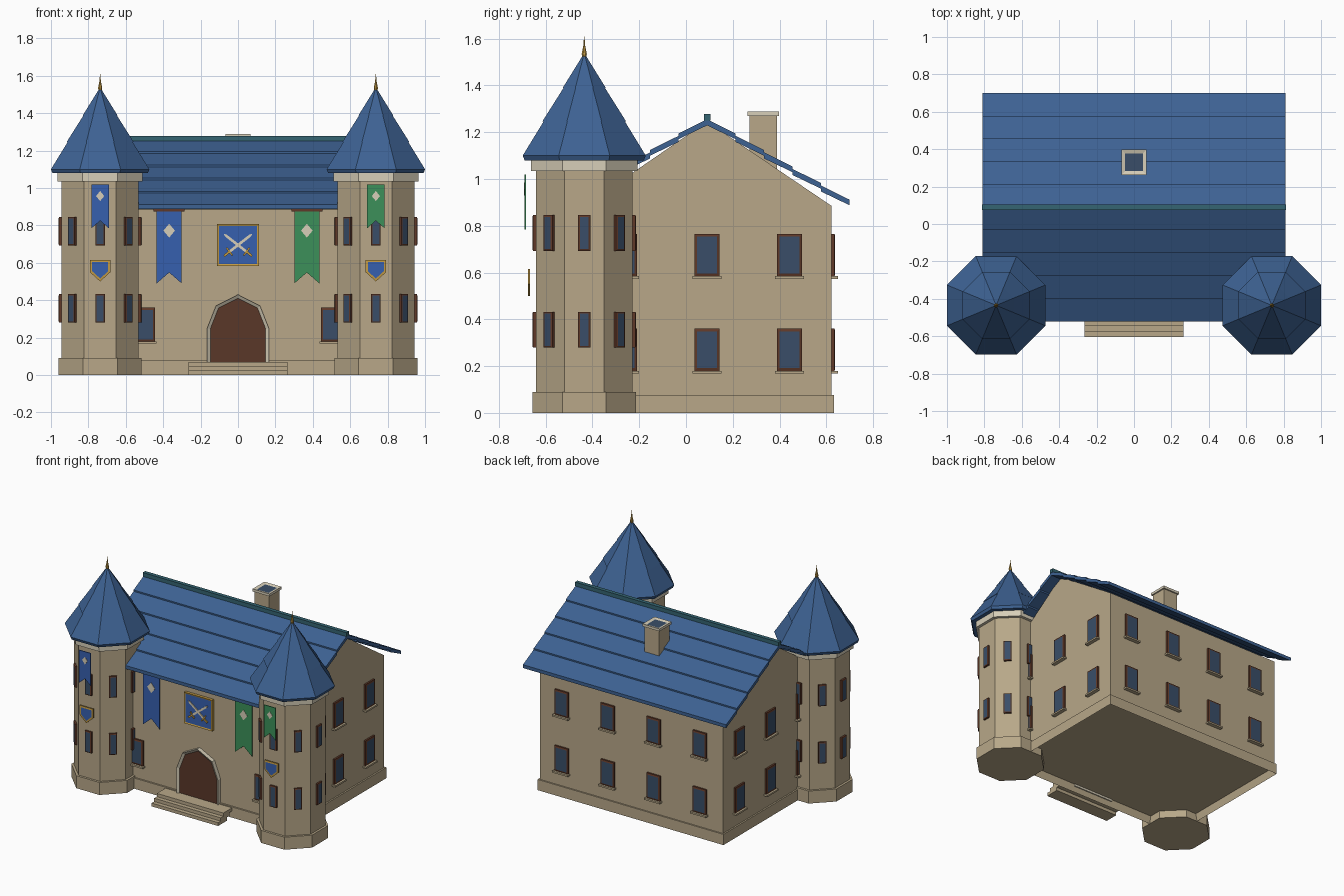
import bpy, bmesh
from math import pi, cos, sin, radians
from mathutils import Matrix

if "Cube" in bpy.data.objects:
    bpy.data.objects.remove(bpy.data.objects["Cube"])


def material(name, rgb):
    m = bpy.data.materials.new(name)
    m.use_nodes = True
    m.diffuse_color = (*rgb, 1)
    m.node_tree.nodes["Principled BSDF"].inputs["Base Color"].default_value = (*rgb, 1)
    return m


STONE = material("sandstone", (.48, .39, .25))
CREAM = material("pale stone", (.68, .62, .48))
ROOF = material("blue slate", (.047, .122, .29))
RIDGE = material("teal ridge", (.035, .13, .17))
BLUE = material("royal blue", (.037, .115, .43))
GREEN = material("banner green", (.045, .28, .1))
WOOD = material("red brown wood", (.115, .04, .021))
DOOR = material("door brown", (.1, .039, .022))
GLASS = material("dark glass", (.041, .076, .138))
GOLD = material("gold", (.55, .33, .06))


def finish(name, bm, mats, place=Matrix()):
    me = bpy.data.meshes.new(name)
    bm.to_mesh(me)
    bm.free()
    me.transform(place)
    for m in mats:
        me.materials.append(m)
    ob = bpy.data.objects.new(name, me)
    bpy.context.collection.objects.link(ob)
    return ob


def prism(name, pts, d0, d1, mat, axis="y", place=Matrix(), rim=0, inner=None, depth=0):
    """Extrude a profile along an axis; optionally inset its first face in another colour."""
    bm = bmesh.new()
    put = (lambda p, d: (p[0], d, p[1])) if axis == "y" else (lambda p, d: (d, p[0], p[1]))
    a = [bm.verts.new(put(p, d0)) for p in pts]
    b = [bm.verts.new(put(p, d1)) for p in pts]
    front = bm.faces.new(a)
    bm.faces.new(b[::-1])
    n = len(pts)
    for i in range(n):
        j = (i + 1) % n
        bm.faces.new((a[i], b[i], b[j], a[j]))
    bmesh.ops.recalc_face_normals(bm, faces=bm.faces)
    if inner:
        bm.normal_update()
        bmesh.ops.inset_region(bm, faces=[front], thickness=rim, depth=depth, use_even_offset=True)
        front.material_index = 1
    return finish(name, bm, [mat, inner] if inner else [mat], place)


def rect(x0, x1, z0, z1):
    return [(x0, z0), (x1, z0), (x1, z1), (x0, z1)]


def box(name, x, y, z, mat):
    return prism(name, rect(*x, *z), *y, mat)


def octagon(name, profile, x, y, mat):
    """Eight-sided turned shape from (flat radius, height) points."""
    bm = bmesh.new()
    rings = []
    for r, z in profile:
        r /= cos(pi / 8)
        rings.append([bm.verts.new((r * cos((i + .5) * pi / 4), r * sin((i + .5) * pi / 4), z))
                      for i in range(8)])
    for lo, hi in zip(rings, rings[1:]):
        for i in range(8):
            j = (i + 1) % 8
            bm.faces.new((lo[i], lo[j], hi[j], hi[i]))
    bm.faces.new(rings[0][::-1])
    bm.faces.new(rings[-1])
    return finish(name, bm, [mat], Matrix.Translation((x, y, 0)))


def window(name, x, y, z, angle, w, h, rim, sill=False):
    """Framed window with a slightly proud pane."""
    place = Matrix.Translation((x, y, z)) @ Matrix.Rotation(angle, 4, "Z")
    prism(name, rect(-w / 2, w / 2, 0, h), -.013, .005, WOOD, place=place,
          rim=rim, inner=GLASS, depth=.003)
    if sill:
        prism(name + "_sill", rect(-w / 2 - .009, w / 2 + .009, -.012, 0), -.028, .005,
              STONE, place=place)


def diamond(name, x, y, z, w, h):
    prism(name, [(x - w, z), (x, z - h), (x + w, z), (x, z + h)], y - .002, y, CREAM)


def banner(name, x, y, w, top, bottom, notch, mat):
    prism(name, [(x - w, top), (x - w, bottom), (x, notch), (x + w, bottom), (x + w, top)],
          y, y + .006, mat)


# Main hall: gabled walls over a plinth that is hollow underneath
FRONT, BACK, SIDE, MID = -.435, .622, .73, .09
prism("hall_walls", [(FRONT, .06), (BACK, .06), (BACK, .885), (MID, 1.245), (FRONT, .885)],
      -SIDE, SIDE, STONE, axis="x")
prism("hall_plinth", rect(-.741, .741, -.632, .447), 0, .077, STONE,
      place=Matrix.Rotation(pi / 2, 4, "X"), rim=.012, inner=STONE, depth=-.055)

# Roof: overlapping rows on both slopes, with a ridge cap
ROW = .122
for s, side in ((-1, "front"), (1, "back")):
    for i in range(5):
        a, b = i * ROW, (i + 1) * ROW
        za, zb = 1.255 - .58 * a, 1.255 - .58 * b
        prism(f"roof_{side}_row_{i}", [(MID + s * a, za), (MID + s * b, zb + .01),
              (MID + s * b, zb - .014), (MID + s * a, za - .026)], -.81, .81, ROOF, axis="x")
box("roof_ridge", (-.812, .812), (MID - .014, MID + .014), (1.25, 1.278), RIDGE)

# Chimney
box("chimney_stack", (-.058, .058), (.272, .388), (1, 1.27), STONE)
cap = Matrix.Translation((0, .33, 1.288)) @ Matrix.Rotation(-pi / 2, 4, "X")
prism("chimney_cap", rect(-.068, .068, -.068, .068), 0, .018, CREAM, place=cap,
      rim=.021, inner=GLASS, depth=-.006)

# Hall windows on two floors
for floor, z in enumerate((.18, .585)):
    for i, x in enumerate((-.55, -.183, .183, .55)):
        window(f"back_window_{floor}_{i}", x, BACK, z, pi, .107, .18, .011, True)
    for s in (-1, 1):
        for i in (-1, 0, 1):
            window(f"side_window_{floor}_{s}_{i}", s * SIDE, MID + i * .353, z,
                   s * pi / 2, .107, .18, .011, True)
for s in (-1, 1):
    window(f"front_window_{s}", s * .498, FRONT, .18, 0, .107, .18, .011, True)

# Entrance: arched door and staggered treads
arch = [(-.165, .04), (.165, .04), (.165, .25), (.118, .37), (0, .43), (-.118, .37), (-.165, .25)]
prism("door_arch", arch, -.465, -.43, CREAM, rim=.017, inner=DOOR, depth=-.012)
for i in range(3):
    y = -.605 + .03 * i
    box(f"step_{i}", (-.265, .265), (y, y + .1), (.0235 * i, .0235 * (i + 1)), STONE)

# Crossed swords panel
prism("sword_panel", rect(-.112, .112, .583, .807), -.455, -.43, GOLD,
      rim=.01, inner=BLUE, depth=-.003)
for s in (-1, 1):
    turn = Matrix.Translation((0, -.4545, .695)) @ Matrix.Rotation(s * radians(52), 4, "Y")
    prism(f"sword_blade_{s}", [(-.007, -.06), (.007, -.06), (.007, .082), (0, .097), (-.007, .082)],
          -.004, .002, CREAM, place=turn)
    prism(f"sword_guard_{s}", rect(-.026, .026, -.062, -.053), -.006, .002, GOLD, place=turn)
    prism(f"sword_grip_{s}", rect(-.006, .006, -.095, -.062), -.006, .002, GOLD, place=turn)

# Corner towers, with wall and tower banners
TY = -.435
for s, side, cloth in ((-1, "right", BLUE), (1, "left", GREEN)):
    tx = s * .737
    octagon(f"{side}_tower_plinth", [(.222, 0), (.222, .09)], tx, TY, STONE)
    octagon(f"{side}_tower_shaft", [(.206, .06), (.206, 1.05)], tx, TY, STONE)
    octagon(f"{side}_tower_collar", [(.227, 1.035), (.227, 1.085)], tx, TY, CREAM)
    octagon(f"{side}_tower_roof", [(.255, 1.08), (.263, 1.1), (.17, 1.252), (.179, 1.246),
            (.085, 1.395), (.093, 1.388), (.002, 1.535)], tx, TY, ROOF)
    octagon(f"{side}_tower_finial", [(.007, 1.51), (.011, 1.535), (.004, 1.57), (.001, 1.61)],
            tx, TY, GOLD)
    for k in range(8):
        t = k * pi / 4
        for floor, z in enumerate((.28, .693)):
            window(f"{side}_tower_window_{floor}_{k}", tx + .206 * sin(t), TY - .206 * cos(t),
                   z, t, .052, .152, .007)
    banner(f"{side}_tower_banner", tx, -.69, .046, 1.02, .785, .825, cloth)
    diamond(f"{side}_tower_banner_diamond", tx, -.69, .957, .022, .027)
    prism(f"{side}_tower_shield", [(tx - .055, .615), (tx - .055, .55), (tx, .5),
          (tx + .055, .55), (tx + .055, .615)], -.675, -.667, GOLD, rim=.012, inner=BLUE, depth=.001)

    bx = s * .368
    banner(f"{side}_wall_banner", bx, -.462, .067, .876, .49, .548, cloth)
    diamond(f"{side}_wall_banner_diamond", bx, -.462, .772, .031, .037)
    box(f"{side}_banner_pole", (bx - .083, bx + .083), (-.468, -.43), (.874, .887), WOOD)
